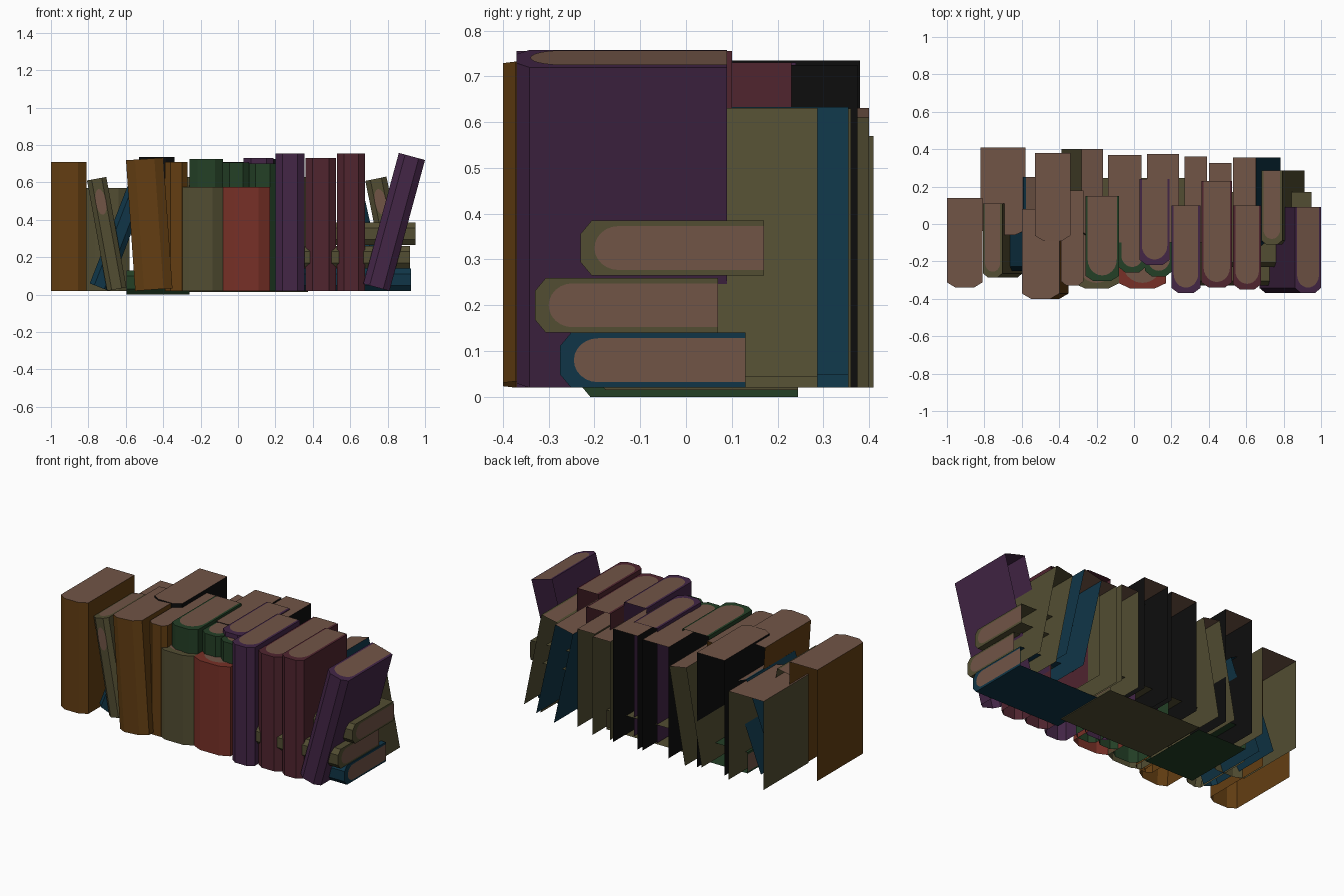
import bpy, bmesh, math

if "Cube" in bpy.data.objects:
    bpy.data.objects.remove(bpy.data.objects["Cube"])

def material(name, rgb):
    m = bpy.data.materials.new(name)
    m.diffuse_color = (*rgb, 1)
    m.use_nodes = True
    m.node_tree.nodes["Principled BSDF"].inputs["Base Color"].default_value = m.diffuse_color
    return m

C = {
    "orange": material("orange brown", (0.125, 0.048, 0.006)),
    "olive":  material("olive", (0.085, 0.075, 0.032)),
    "blue":   material("deep blue", (0.005, 0.036, 0.063)),
    "green":  material("dark green", (0.017, 0.050, 0.019)),
    "red":    material("brick red", (0.185, 0.030, 0.020)),
    "purple": material("purple", (0.056, 0.019, 0.062)),
    "maroon": material("maroon", (0.080, 0.018, 0.028)),
    "black":  material("black", (0.004, 0.004, 0.004)),
}
PAGE = material("page brown", (0.165, 0.090, 0.062))


def book(name, color, w, h, y0, y1, place, margin=0.012, label=False):
    """Hollow book: two boards, faceted spine (front), page top; open back and bottom.
    Local x = thickness 0..w, z = height; place() maps local points to the world."""
    bm = bmesh.new()
    d = min(0.028, w * 0.2)
    outline = [(0, y1), (0, y0 + d), (w * 0.24, y0), (w * 0.76, y0), (w, y0 + d), (w, y1)]

    def vert(x, y, z):
        return bm.verts.new(place(x, y, z))
    low = [vert(x, y, 0) for x, y in outline]
    top = [vert(x, y, h) for x, y in outline]
    for i in range(5):
        bm.faces.new((low[i], low[i + 1], top[i + 1], top[i]))
    cap = bm.faces.new(top)
    if margin == 0:
        cap.material_index = 1
    bmesh.ops.recalc_face_normals(bm, faces=bm.faces[:])
    if margin:
        # page block: plate with a rounded end towards the spine
        a, tip = w / 2 - margin, y0 + 0.03
        b = a * 1.1
        pts = [(w / 2 - a, y1)]
        for i in range(13):
            t = math.pi * i / 12
            pts.append((w / 2 - a * math.cos(t), tip + b - b * math.sin(t)))
        pts.append((w / 2 + a, y1))
        f = bm.faces.new([vert(x, y, h + 0.002) for x, y in pts])
        f.material_index = 1
    if label:
        # oval plate on the spine
        f = bm.faces.new([vert(w / 2 + w * 0.27 * math.cos(i * math.pi / 8), y0 - 0.002,
                               h * 0.79 + 0.07 * math.sin(i * math.pi / 8)) for i in range(16)])
        f.material_index = 1
    me = bpy.data.meshes.new(name)
    bm.to_mesh(me)
    bm.free()
    me.materials.append(C[color])
    me.materials.append(PAGE)
    ob = bpy.data.objects.new(name, me)
    bpy.context.collection.objects.link(ob)


def upright(name, color, x0, x1, ztop, y0, y1, margin=0.012):
    book(name, color, x1 - x0, ztop - 0.02, y0, y1,
         lambda x, y, z: (x0 + x, y, 0.02 + z), margin)


def leaning(name, color, pivot, w, h, angle, y0, y1, margin=0.012, label=False):
    # pivot = lowest corner; positive angle leans to the right
    s, c = math.sin(angle), math.cos(angle)
    off = w if angle > 0 else 0
    book(name, color, w, h, y0, y1,
         lambda x, y, z: (pivot + (x - off) * c + z * s, y, 0.02 - (x - off) * s + z * c),
         margin, label)


def flat(name, color, end, length, z0, z1, y0, y1, side=1):
    # lying book, page end facing +x (side 1) or -x (side -1)
    book(name, color, z1 - z0, length, y0, y1,
         lambda x, y, z: (end + side * (z - length), y, z0 + x))


# front row
upright("front_book_orange_end", "orange", -1.0, -0.81, 0.71, -0.34, 0.14, 0)
leaning("front_book_olive_leaning", "olive", -0.70, 0.105, 0.6, -0.18, -0.285, 0.11, label=True)
leaning("front_book_blue_leaning", "blue", -0.69, 0.11, 0.56, 0.37, -0.25, 0.25)
leaning("front_book_orange_leaning", "orange", -0.55, 0.20, 0.70, -0.07, -0.40, 0.08, 0)
upright("front_book_orange_inner", "orange", -0.39, -0.27, 0.71, -0.33, 0.18, 0)
upright("front_book_olive", "olive", -0.32, -0.08, 0.575, -0.345, 0.10)
upright("front_book_red", "red", -0.08, 0.17, 0.575, -0.345, 0.10)
upright("front_book_purple", "purple", 0.20, 0.355, 0.755, -0.37, 0.10)
upright("front_book_maroon_a", "maroon", 0.36, 0.525, 0.73, -0.34, 0.23)
upright("front_book_maroon_b", "maroon", 0.53, 0.68, 0.755, -0.35, 0.10)
leaning("front_book_purple_leaning", "purple", 0.81, 0.145, 0.725, 0.265, -0.37, 0.09)

# middle row
upright("middle_book_green_a", "green", -0.26, -0.08, 0.725, -0.305, 0.15)
upright("middle_book_green_b", "green", -0.08, 0.06, 0.705, -0.26, 0.20)
upright("middle_book_green_c", "green", 0.06, 0.205, 0.70, -0.28, 0.18)
upright("middle_book_purple", "purple", 0.03, 0.19, 0.73, -0.22, 0.24)

# back row
upright("back_book_olive_end", "olive", -0.82, -0.58, 0.57, -0.06, 0.41, 0)
upright("back_book_black_a", "black", -0.53, -0.34, 0.735, -0.09, 0.38, 0)
leaning("back_book_olive_leaning", "olive", -0.273, 0.117, 0.60, 0.18, -0.06, 0.40, 0)
upright("back_book_black_b", "black", -0.14, 0.04, 0.71, -0.10, 0.37, 0)
upright("back_book_black_c", "black", 0.07, 0.24, 0.725, -0.10, 0.375, 0)
upright("back_book_olive_a", "olive", 0.27, 0.39, 0.63, -0.10, 0.36, 0)
upright("back_book_olive_b", "olive", 0.40, 0.52, 0.63, -0.13, 0.325, 0)
leaning("back_book_blue_leaning", "blue", 0.66, 0.125, 0.6, -0.22, -0.12, 0.355, 0)
leaning("back_book_olive_right", "olive", 0.80, 0.115, 0.6, -0.2, -0.11, 0.287, label=True)

# lying stack on the right
flat("stack_book_blue", "blue", 0.925, 0.59, 0.02, 0.14, -0.275, 0.13)
flat("stack_book_olive_a", "olive", 0.92, 0.59, 0.14, 0.26, -0.33, 0.07)
flat("stack_book_olive_b", "olive", 0.95, 0.59, 0.265, 0.385, -0.23, 0.17)

# lying books hidden inside the row
flat("inner_lying_book_green", "green", -0.595, 0.335, 0.0, 0.13, -0.235, 0.245, -1)
flat("inner_lying_book_olive", "olive", 0.375, 0.64, 0.015, 0.135, -0.20, 0.245)
